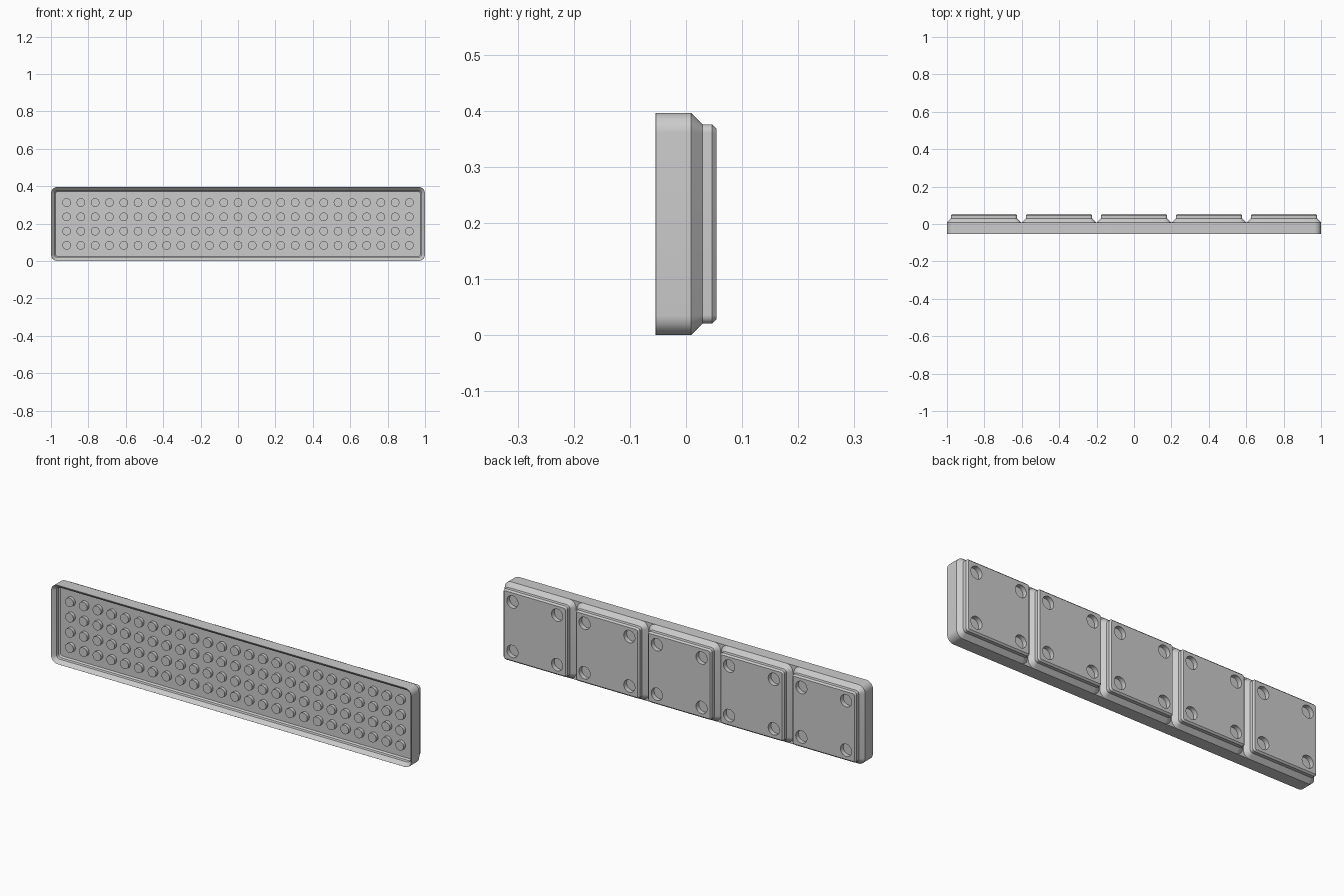
import bpy, bmesh
from math import cos, sin, pi
from mathutils import Matrix, Vector

cube = bpy.data.objects.get("Cube")
if cube:
    bpy.data.objects.remove(cube, do_unlink=True)

MM = 2 / 209.5            # working in millimetres, scaled so the length is 2
UNIT, SIDE, RADIUS = 42, 41.5, 3.75
LENGTH = 5 * UNIT - 0.5
MID_Z = SIDE / 2
BACK = 5.67               # y of the feet's rear faces
FOOT = 4.75               # depth of a foot
FLOOR = BACK - 7          # y of the recess floor

grey = bpy.data.materials.new("plain grey")
grey.use_nodes = True
grey.diffuse_color = (0.6, 0.6, 0.6, 1)
grey.node_tree.nodes["Principled BSDF"].inputs["Base Color"].default_value = (0.6, 0.6, 0.6, 1)


def finish(name, bm):
    """Turn a bmesh in millimetres into a shaded object."""
    bmesh.ops.recalc_face_normals(bm, faces=bm.faces)
    bm.transform(Matrix.Scale(MM, 4))
    mesh = bpy.data.meshes.new(name)
    bm.to_mesh(mesh)
    bm.free()
    mesh.materials.append(grey)
    obj = bpy.data.objects.new(name, mesh)
    bpy.context.collection.objects.link(obj)
    return obj


def smooth(obj):
    bpy.ops.object.select_all(action='DESELECT')
    obj.select_set(True)
    bpy.context.view_layer.objects.active = obj
    bpy.ops.object.shade_smooth_by_angle(angle=pi / 6)


def rounded_ring(bm, width, inset, y, steps=8):
    """Rounded rectangle in the xz plane, shrunk evenly by inset."""
    r = max(RADIUS - inset, 0.3)
    hx, hz = width / 2 - inset - r, SIDE / 2 - inset - r
    ring = []
    for corner, (sx, sz) in enumerate([(1, 1), (-1, 1), (-1, -1), (1, -1)]):
        for i in range(steps + 1):
            a = (corner + i / steps) * pi / 2
            ring.append(bm.verts.new((sx * hx + r * cos(a), y,
                                      MID_Z + sz * hz + r * sin(a))))
    return ring


def loft(bm, width, profile):
    """Skin rings given as (inset, y) and cap both ends."""
    rings = [rounded_ring(bm, width, inset, y) for inset, y in profile]
    for a, b in zip(rings, rings[1:]):
        for i in range(len(a)):
            j = (i + 1) % len(a)
            bm.faces.new((a[i], a[j], b[j], b[i]))
    bm.faces.new(rings[0])
    bm.faces.new(rings[-1])


def discs(bm, centres, radius, y0, y1, sides=32):
    """Short cylinders along y."""
    for x, z in centres:
        place = Matrix.Translation(Vector((x, (y0 + y1) / 2, z))) @ Matrix.Rotation(pi / 2, 4, 'X')
        bmesh.ops.create_cone(bm, cap_ends=True, segments=sides, radius1=radius,
                              radius2=radius, depth=abs(y1 - y0), matrix=place)


# Tray: recessed floor, stepped lip, outer wall and flat back
bm = bmesh.new()
loft(bm, LENGTH, [(2.6, FLOOR), (1.9, FLOOR - 0.7), (1.9, FLOOR - 2.5),
                  (0.05, FLOOR - 4.35), (0, FLOOR - 4.3), (0, BACK - FOOT)])
smooth(finish("tray", bm))

# Studs: four rows across the recess floor
bm = bmesh.new()
discs(bm, [((i - 12) * 8, MID_Z + (j - 1.5) * 8) for i in range(25) for j in range(4)],
      2.4, FLOOR + 0.1, FLOOR - 1.7, 24)
smooth(finish("studs", bm))

# Foot: stepped block with four round pockets in its rear face
bm = bmesh.new()
loft(bm, SIDE, [(0, BACK - FOOT), (2.15, BACK - 2.6), (2.15, BACK - 0.8), (2.95, BACK)])
foot = finish("foot_1", bm)
bm = bmesh.new()
discs(bm, [(sx * 13, MID_Z + sz * 13) for sx in (-1, 1) for sz in (-1, 1)],
      3.25, BACK - 2.4, BACK + 1)
cutter = finish("pocket_cutter", bm)
cutter.hide_render = True
cut = foot.modifiers.new("pockets", 'BOOLEAN')
cut.operation, cut.solver, cut.object = 'DIFFERENCE', 'EXACT', cutter
bpy.context.view_layer.objects.active = foot
bpy.ops.object.modifier_apply(modifier=cut.name)
bpy.data.objects.remove(cutter, do_unlink=True)
smooth(foot)

# Repeat the foot along the tray
for i in range(5):
    part = foot if i == 0 else foot.copy()
    if i:
        part.name = f"foot_{i + 1}"
        bpy.context.collection.objects.link(part)
    part.location.x = (i - 2) * UNIT * MM
